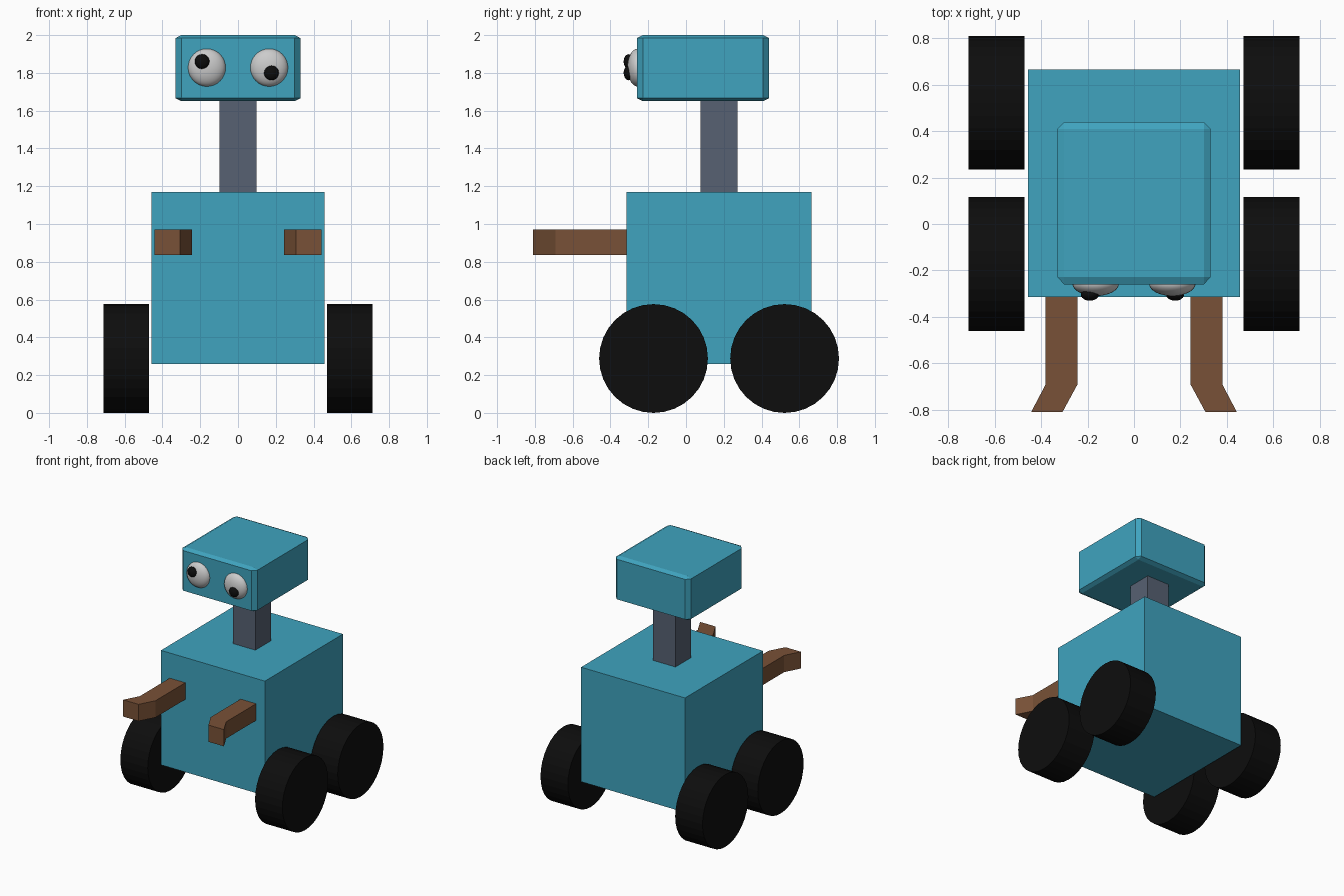
import bpy, bmesh, math
from mathutils import Matrix

if "Cube" in bpy.data.objects:
    bpy.data.objects.remove(bpy.data.objects["Cube"])


def material(name, rgb):
    m = bpy.data.materials.new(name)
    m.diffuse_color = (*rgb, 1)
    m.use_nodes = True
    m.node_tree.nodes["Principled BSDF"].inputs["Base Color"].default_value = m.diffuse_color
    return m


BLUE = material("teal blue", (0.05, 0.37, 0.52))
GREY = material("slate grey", (0.095, 0.12, 0.17))
BROWN = material("brown", (0.19, 0.083, 0.038))
BLACK = material("black", (0.004, 0.004, 0.004))
WHITE = material("eye white", (0.6, 0.6, 0.6))


def finish(name, bm, mat, smooth=False):
    bmesh.ops.recalc_face_normals(bm, faces=bm.faces)
    for f in bm.faces:
        f.smooth = smooth
    me = bpy.data.meshes.new(name)
    bm.to_mesh(me)
    bm.free()
    me.materials.append(mat)
    ob = bpy.data.objects.new(name, me)
    bpy.context.collection.objects.link(ob)
    return ob


def box(name, lo, hi, mat, bevel=0):
    bm = bmesh.new()
    bmesh.ops.create_cube(bm, size=1)
    if bevel:  # bevelled before scaling, so the chamfer stretches with the box
        bmesh.ops.bevel(bm, geom=bm.edges[:], offset=bevel, segments=1,
                        affect='EDGES')
    size = [h - l for l, h in zip(lo, hi)]
    mid = [(h + l) / 2 for l, h in zip(lo, hi)]
    bmesh.ops.transform(bm, verts=bm.verts,
                        matrix=Matrix.Translation(mid) @ Matrix.Diagonal((*size, 1)))
    return finish(name, bm, mat)


def ellipsoid(name, centre, radii, mat):
    bm = bmesh.new()
    bmesh.ops.create_uvsphere(bm, u_segments=32, v_segments=16, radius=1)
    bmesh.ops.transform(bm, verts=bm.verts,
                        matrix=Matrix.Translation(centre) @ Matrix.Diagonal((*radii, 1)))
    return finish(name, bm, mat, True)


# Body, neck and head
box("body", (-0.457, -0.315, 0.26), (0.457, 0.665, 1.17), BLUE)
box("neck", (-0.098, 0.078, 1.15), (0.098, 0.272, 1.67), GREY)
box("head", (-0.33, -0.26, 1.65), (0.33, 0.44, 2.0), BLUE, 0.045)

# Eyes with pupils looking in different directions
for side, sx, px, pz in (("right", -1, -0.19, 1.86), ("left", 1, 0.177, 1.80)):
    ellipsoid(side + "_eye", (sx * 0.165, -0.257, 1.828), (0.1, 0.053, 0.1), WHITE)
    ellipsoid(side + "_pupil", (px, -0.303, pz), (0.039, 0.027, 0.039), BLACK)

# Arms: bent outline in plan, extruded upward
for side, s in (("right", -1), ("left", 1)):
    bm = bmesh.new()
    outline = [(0.243, -0.30), (0.243, -0.69), (0.308, -0.81),
               (0.443, -0.81), (0.38, -0.69), (0.38, -0.30)]
    low = [bm.verts.new((s * x, y, 0.837)) for x, y in outline]
    high = [bm.verts.new((s * x, y, 0.97)) for x, y in outline]
    bm.faces.new(low)
    bm.faces.new(high)
    for i in range(6):
        j = (i + 1) % 6
        bm.faces.new((low[i], low[j], high[j], high[i]))
    finish(side + "_arm", bm, BROWN)

# Wheels
for side, s in (("right", -1), ("left", 1)):
    for end, y in (("front", -0.172), ("back", 0.522)):
        bm = bmesh.new()
        bmesh.ops.create_cone(bm, cap_ends=True, segments=32, radius1=0.288,
                              radius2=0.288, depth=0.24)
        bmesh.ops.transform(bm, verts=bm.verts,
                            matrix=Matrix.Translation((s * 0.592, y, 0.288))
                            @ Matrix.Rotation(math.pi / 2, 4, 'Y'))
        finish(f"{end}_{side}_wheel", bm, BLACK)
